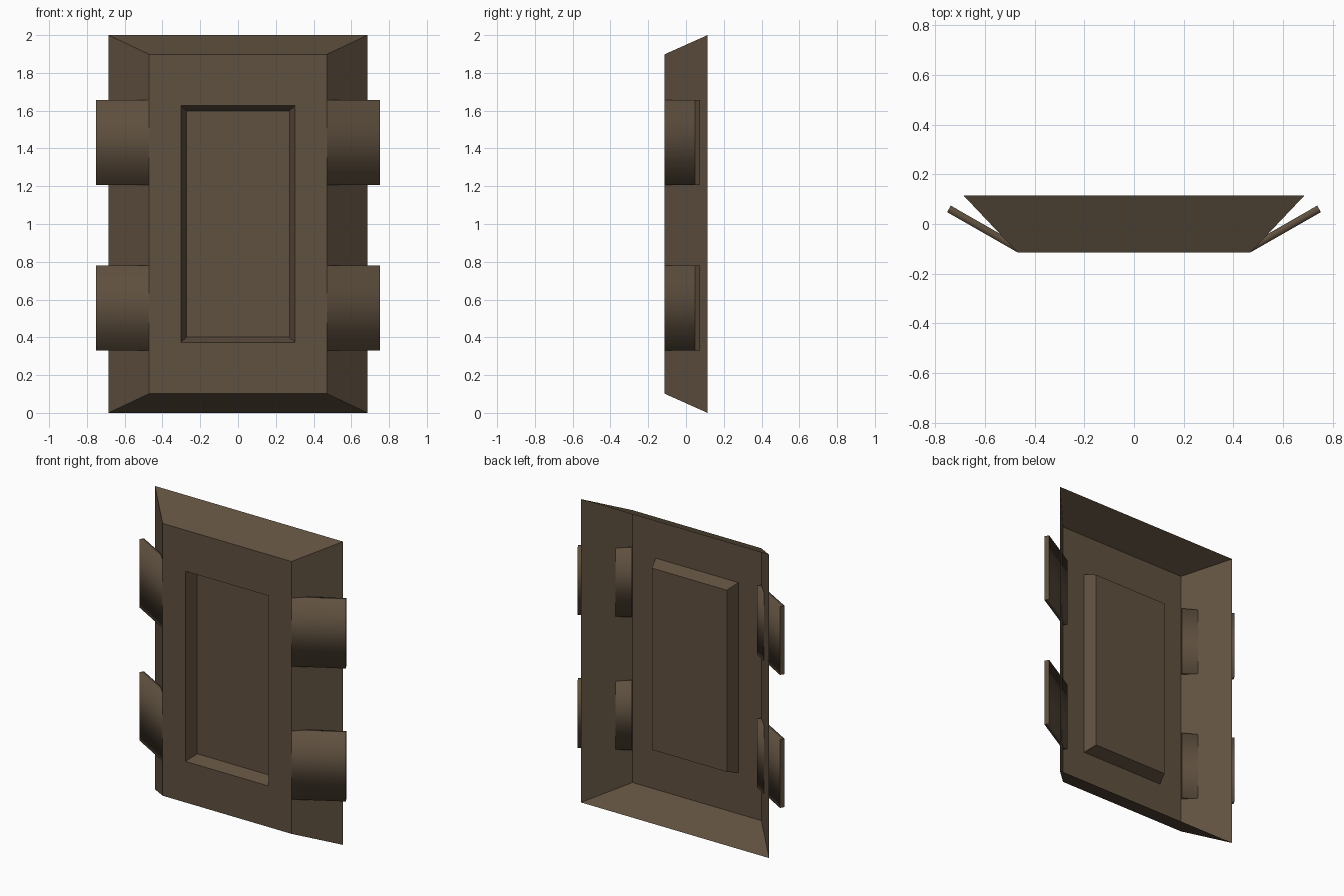
import bpy, bmesh
from mathutils import Vector

if "Cube" in bpy.data.objects:
    bpy.data.objects.remove(bpy.data.objects["Cube"])

brown = bpy.data.materials.new("dark_brown")
brown.diffuse_color = (0.117, 0.082, 0.051, 1)
brown.use_nodes = True
brown.node_tree.nodes["Principled BSDF"].inputs["Base Color"].default_value = brown.diffuse_color


def finish(name, bm):
    mesh = bpy.data.meshes.new(name)
    bm.to_mesh(mesh)
    bm.free()
    mesh.materials.append(brown)
    obj = bpy.data.objects.new(name, mesh)
    bpy.context.collection.objects.link(obj)
    return obj


# Open-backed flared panel: nested rectangles from the back rim to the recess floor
# (half width, half height, depth y)
rings = [(0.686, 1.0, 0.114), (0.47, 0.898, -0.114),
         (0.302, 0.627, -0.114), (0.273, 0.599, -0.035)]
bm = bmesh.new()
loops = []
for w, h, y in rings:
    loops.append([bm.verts.new((sx * w, y, 1 + sz * h))
                  for sx, sz in ((-1, -1), (1, -1), (1, 1), (-1, 1))])
for a, b in zip(loops, loops[1:]):
    for i in range(4):
        j = (i + 1) % 4
        bm.faces.new((a[i], a[j], b[j], b[i]))
bm.faces.new(loops[-1])
finish("panel", bm)


# Slanted side tabs, softly shaded over top and bottom, with crisp ends
def side_tab(name, side, z0, z1):
    start, end = Vector((0.47, -0.114)), Vector((0.753, 0.048))
    d = (end - start).normalized()
    n = Vector((-d.y, d.x)) * 0.03
    bm = bmesh.new()
    ends = []
    for p in (start, end):
        q = p + n
        ends.append([bm.verts.new((side * v.x, v.y, z))
                     for v, z in ((p, z0), (p, z1), (q, z1), (q, z0))])
    a, b = ends
    caps = [bm.faces.new(a), bm.faces.new(b)]
    for i in range(4):
        j = (i + 1) % 4
        bm.faces.new((a[i], a[j], b[j], b[i]))
    bmesh.ops.recalc_face_normals(bm, faces=bm.faces)
    for f in bm.faces:
        f.smooth = f not in caps
    for f in caps:
        for e in f.edges:
            e.smooth = False
    finish(name, bm)


for side, label in ((-1, "left"), (1, "right")):
    side_tab("lower_tab_" + label, side, 0.329, 0.779)
    side_tab("upper_tab_" + label, side, 1.206, 1.656)
